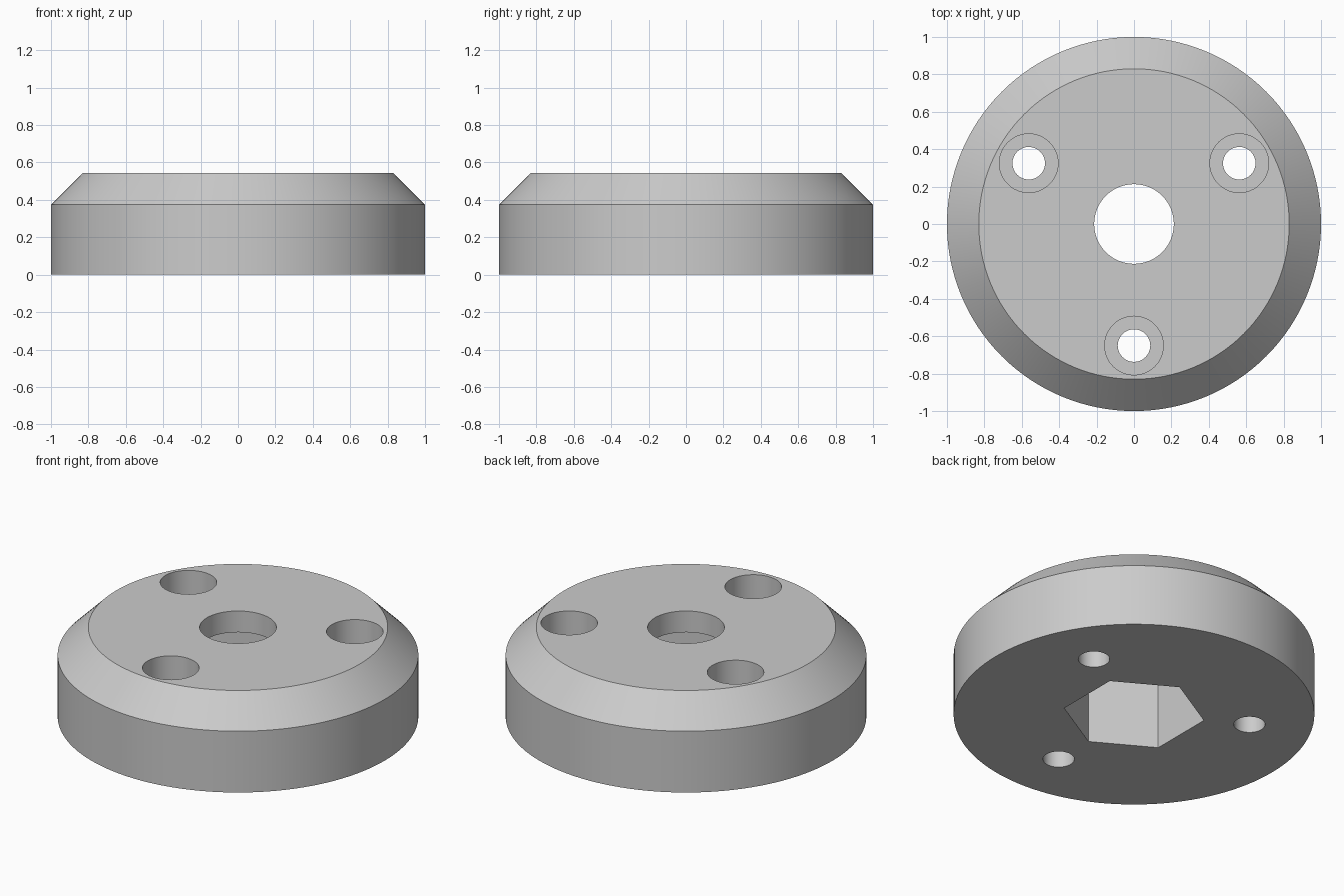
import bpy
import bmesh
import math

HEIGHT = 0.545
BOLT_RADIUS = 0.65

default_cube = bpy.data.objects.get("Cube")
if default_cube:
    bpy.data.objects.remove(default_cube, do_unlink=True)

grey = bpy.data.materials.new("plain grey")
grey.use_nodes = True
colour = (0.6, 0.6, 0.6, 1)
grey.diffuse_color = colour
grey.node_tree.nodes["Principled BSDF"].inputs["Base Color"].default_value = colour


def lathe(name, profile, sides):
    """Closed solid of revolution from (radius, z) points, bottom to top."""
    bm = bmesh.new()
    rings = []
    for radius, z in profile:
        ring = []
        for i in range(sides):
            a = math.tau * i / sides
            ring.append(bm.verts.new((radius * math.cos(a), radius * math.sin(a), z)))
        rings.append(ring)
    for low, high in zip(rings, rings[1:]):
        for i in range(sides):
            j = (i + 1) % sides
            bm.faces.new((low[i], low[j], high[j], high[i]))
    bm.faces.new(reversed(rings[0]))
    bm.faces.new(rings[-1])
    mesh = bpy.data.meshes.new(name)
    bm.to_mesh(mesh)
    bm.free()
    mesh.materials.append(grey)
    obj = bpy.data.objects.new(name, mesh)
    bpy.context.collection.objects.link(obj)
    return obj


# Round body with a chamfered upper edge
body = lathe("flange_body", [(1, 0), (1, 0.375), (0.83, HEIGHT)], 128)

# Central bore and the hexagonal nut pocket beneath it
cutters = [lathe("centre_bore_cutter", [(0.213, 0.2), (0.213, 0.7)], 64)]
pocket = lathe("hex_pocket_cutter", [(0.393, -0.1), (0.393, 0.415)], 6)
pocket.rotation_euler.z = math.radians(30)
cutters.append(pocket)

# Three counterbored screw holes
for degrees in (30, 150, 270):
    a = math.radians(degrees)
    hole = lathe("screw_hole_cutter",
                 [(0.087, -0.1), (0.087, 0.22), (0.157, 0.22), (0.157, 0.7)], 48)
    hole.location = (BOLT_RADIUS * math.cos(a), BOLT_RADIUS * math.sin(a), 0)
    cutters.append(hole)

bpy.ops.object.select_all(action='DESELECT')
body.select_set(True)
bpy.context.view_layer.objects.active = body
for cutter in cutters:
    cutter.hide_render = True
    mod = body.modifiers.new("cut", 'BOOLEAN')
    mod.operation = 'DIFFERENCE'
    mod.solver = 'EXACT'
    mod.object = cutter
    bpy.ops.object.modifier_apply(modifier=mod.name)
for cutter in cutters:
    bpy.data.objects.remove(cutter, do_unlink=True)

bpy.ops.object.shade_smooth_by_angle(angle=math.radians(30))
